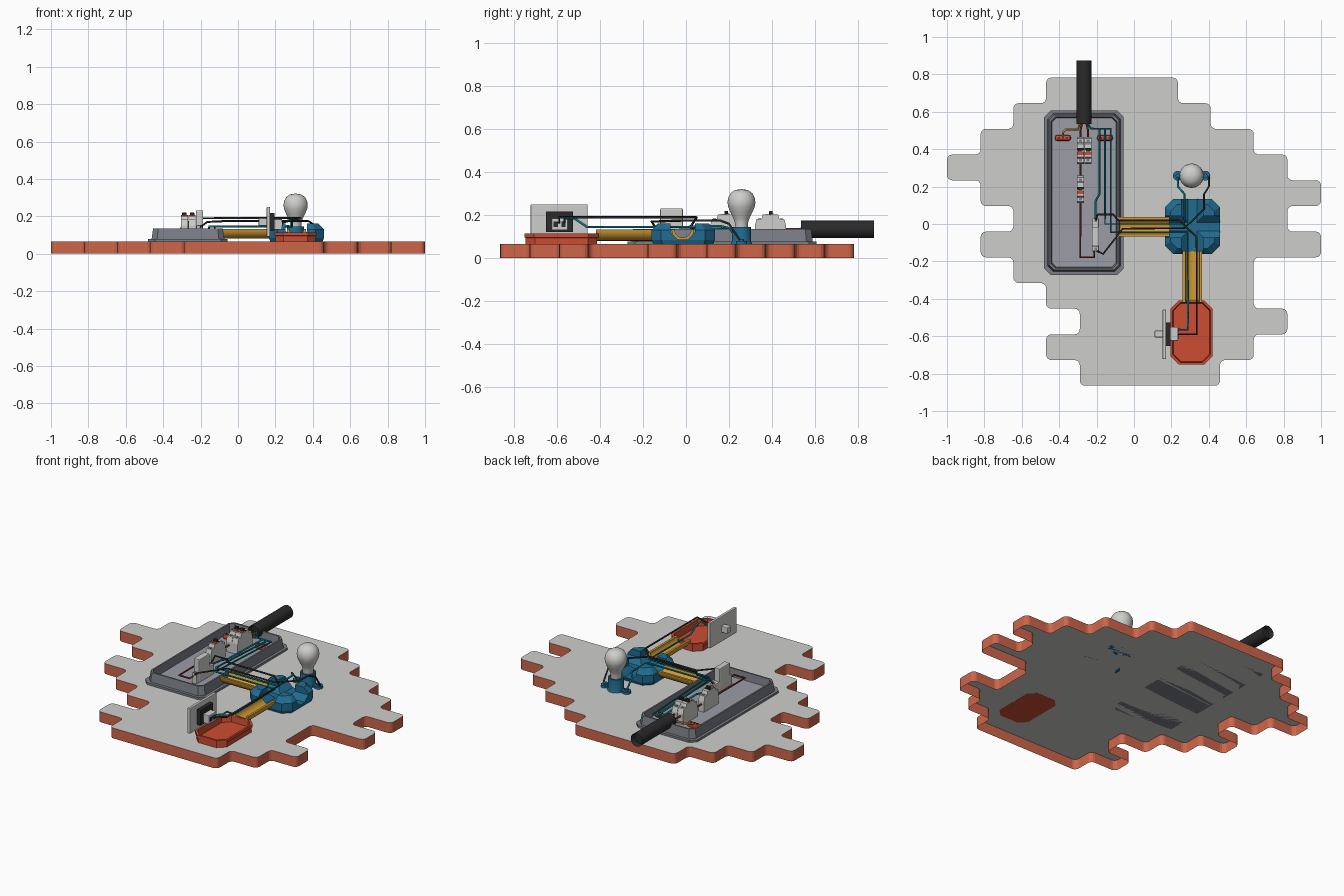
import bpy, bmesh, math
from mathutils import Vector, Matrix

cube = bpy.data.objects.get("Cube")
if cube:
    bpy.data.objects.remove(cube, do_unlink=True)


def material(name, rgb):
    lin = [(c / 255 / 12.92) if c < 11 else ((c / 255 + 0.055) / 1.055) ** 2.4 for c in rgb]
    m = bpy.data.materials.new(name)
    m.use_nodes = True
    m.diffuse_color = (*lin, 1)
    m.node_tree.nodes["Principled BSDF"].inputs["Base Color"].default_value = (*lin, 1)
    return m


LIGHT = material("light grey", (206, 206, 204))
BRICK = material("brick", (206, 102, 74))
TRAY = material("dark tray grey", (122, 125, 133))
FLOOR = material("tray floor grey", (156, 157, 166))
BLUE = material("box blue", (33, 108, 145))
RED = material("box red", (206, 76, 50))
YELLOW = material("conduit yellow", (208, 154, 52))
BLACK = material("black", (42, 42, 44))
TEAL = material("wire teal", (0, 132, 152))
BROWN = material("wire brown", (128, 48, 32))


def finish(name, bm, mats, smooth=False):
    mesh = bpy.data.meshes.new(name)
    bm.to_mesh(mesh)
    bm.free()
    ob = bpy.data.objects.new(name, mesh)
    bpy.context.collection.objects.link(ob)
    for m in mats:
        mesh.materials.append(m)
    if smooth:
        bpy.ops.object.select_all(action="DESELECT")
        ob.select_set(True)
        bpy.context.view_layer.objects.active = ob
        bpy.ops.object.shade_smooth_by_angle(angle=math.radians(40))
    return ob


def box(name, x, y, z, mat, bevel=0.0):
    """Box from (low, high) ranges."""
    bm = bmesh.new()
    bmesh.ops.create_cube(bm, size=1)
    for v in bm.verts:
        v.co = Vector([(r[0] + r[1]) / 2 + c * (r[1] - r[0]) for r, c in zip((x, y, z), v.co)])
    if bevel:
        bmesh.ops.bevel(bm, geom=bm.edges[:], offset=bevel, segments=2, affect="EDGES", profile=0.5)
    return finish(name, bm, [mat])


def loft(name, centre, half, chamfer, rings, mats, floor_index=0):
    """Chamfered rectangle lofted through (inset, z) rings, closed at both ends."""
    bm = bmesh.new()
    loops = []
    for inset, z in rings:
        hx, hy = half[0] - inset, half[1] - inset
        c = max(chamfer - inset * 0.3, 0.01)
        corner = [(hx, hy - c), (hx - c, hy)]
        pts = corner + [(-x, y) for x, y in corner[::-1]]
        pts += [(-x, -y) for x, y in pts]
        loops.append([bm.verts.new((centre[0] + x, centre[1] + y, z)) for x, y in pts])
    for a, b in zip(loops, loops[1:]):
        for i in range(8):
            j = (i + 1) % 8
            bm.faces.new((a[i], a[j], b[j], b[i]))
    bm.faces.new(loops[0][::-1])
    bm.faces.new(loops[-1]).material_index = floor_index
    bmesh.ops.recalc_face_normals(bm, faces=bm.faces[:])
    return finish(name, bm, mats)


def extrude(name, profile, axis, origin, length, mat, smooth=False):
    """Closed profile (across, z) pushed along x or y from the origin."""
    bm = bmesh.new()
    make = (lambda u, w: (0, u, w)) if axis == "x" else (lambda u, w: (u, 0, w))
    face = bm.faces.new([bm.verts.new(Vector(make(u, w)) + Vector(origin)) for u, w in profile])
    ext = bmesh.ops.extrude_face_region(bm, geom=[face], use_keep_orig=True)
    push = Vector((length, 0, 0)) if axis == "x" else Vector((0, length, 0))
    bmesh.ops.translate(bm, vec=push, verts=[g for g in ext["geom"] if isinstance(g, bmesh.types.BMVert)])
    bmesh.ops.recalc_face_normals(bm, faces=bm.faces[:])
    return finish(name, bm, [mat], smooth)


def lathe(name, profile, x, y, mat, steps=32):
    """Spin an (r, z) profile round a vertical axis."""
    bm = bmesh.new()
    vs = [bm.verts.new((r, 0, z)) for r, z in profile]
    edges = [bm.edges.new(p) for p in zip(vs, vs[1:])]
    bmesh.ops.spin(bm, geom=vs + edges, cent=(0, 0, 0), axis=(0, 0, 1), angle=math.tau, steps=steps)
    bmesh.ops.remove_doubles(bm, verts=bm.verts[:], dist=1e-4)
    bmesh.ops.recalc_face_normals(bm, faces=bm.faces[:])
    bmesh.ops.translate(bm, vec=(x, y, 0), verts=bm.verts[:])
    return finish(name, bm, [mat], True)


def wire(name, pts, mat, radius=0.0055):
    cu = bpy.data.curves.new(name, "CURVE")
    cu.dimensions = "3D"
    cu.bevel_depth, cu.bevel_resolution, cu.use_fill_caps = radius, 1, True
    sp = cu.splines.new("POLY")
    sp.points.add(len(pts) - 1)
    for p, co in zip(sp.points, pts):
        p.co = (*co, 1)
    cu.materials.append(mat)
    bpy.context.collection.objects.link(bpy.data.objects.new(name, cu))


def arc(r, start, end, n):
    return [(r * math.cos(start + (end - start) * i / n), r * math.sin(start + (end - start) * i / n))
            for i in range(n + 1)]


# Wall slab with a toothed brick outline, open underneath
TOP, ROW = 0.065, 0.1373
left = [.47, .645, .82, 1, .82, .645, .82, .645, .47, .29, .47, .29]
right = [.235, .41, .64, .82, 1, .82, 1, .64, .64, .82, .64, .46]
side = lambda ext, s: [(s * e, 0.783 - ROW * (i + k)) for i, e in enumerate(ext) for k in (0, 1)]
outline = side(right, 1)[::-1] + side(left, -1)
bm = bmesh.new()
face = bm.faces.new([bm.verts.new((x, y, TOP)) for x, y in outline])
bmesh.ops.remove_doubles(bm, verts=bm.verts[:], dist=1e-4)
bmesh.ops.dissolve_limit(bm, angle_limit=0.02, verts=bm.verts[:], edges=bm.edges[:])
bmesh.ops.bevel(bm, geom=bm.verts[:], offset=0.028, segments=4, profile=0.5, affect="VERTICES")
rim = bmesh.ops.extrude_edge_only(bm, edges=bm.edges[:])["geom"]
bmesh.ops.translate(bm, vec=(0, 0, -TOP), verts=[g for g in rim if isinstance(g, bmesh.types.BMVert)])
bmesh.ops.recalc_face_normals(bm, faces=bm.faces[:])
for f in bm.faces:
    f.normal_update()
    f.material_index = 0 if abs(f.normal.z) > 0.5 else 1
if max(bm.faces, key=lambda f: f.calc_area()).normal.z < 0:
    bmesh.ops.reverse_faces(bm, faces=bm.faces[:])
finish("wall_slab", bm, [LIGHT, BRICK])

# Fuse tray, switch back box, junction box
loft("fuse_tray", (-.2675, .168), (.2125, .44), .035,
     [(0, TOP), (0, .078), (.018, .078), (.026, .135), (.036, .135), (.042, .085)], [TRAY, FLOOR], 1)
loft("switch_back_box", (.3075, -.58), (.1125, .172), .045,
     [(.006, TOP - .0006), (.006, .094), (0, .097), (0, .114), (.012, .114), (.016, .074)], [RED])
junction = loft("junction_box", (.3125, -.013), (.1475, .1475), .045,
                [(.008, TOP), (0, .085), (0, .13), (.03, .162)], [BLUE])
ring8 = [(.062 * math.cos(a), .062 * math.sin(a)) for a in [math.pi / 8 + i * math.pi / 4 for i in range(8)]]
for axis, origin in (("x", (.1, -.015, .145)), ("y", (.3125, -.23, .145))):
    cutter = extrude("channel_cutter", ring8, axis, origin, .43, BLUE)
    cutter.hide_render = True
    mod = junction.modifiers.new("channel", "BOOLEAN")
    mod.operation, mod.object, mod.solver = "DIFFERENCE", cutter, "EXACT"
    bpy.context.view_layer.objects.active = junction
    bpy.ops.object.modifier_apply(modifier=mod.name)
    bpy.data.objects.remove(cutter, do_unlink=True)

# Half-pipe conduits
half_pipe = arc(.052, math.pi, math.tau, 14) + arc(.038, math.tau, math.pi, 14)
extrude("conduit_to_tray", half_pipe, "x", (-.085, -.015, .133), .275, YELLOW, True)
extrude("conduit_to_switch", half_pipe, "y", (.3125, -.42, .133), .275, YELLOW, True)

# Bulb, socket and its two ears
BX, BY = .308, .258
lathe("bulb", [(0, .13), (.03, .13), (.031, .165), (.037, .185), (.052, .215), (.062, .24), (.065, .26),
               (.061, .283), (.05, .303), (.03, .317), (0, .322)], BX, BY, LIGHT)
lathe("socket", [(0, TOP), (.05, TOP), (.045, .078), (.045, .146), (.036, .146), (.034, .125), (0, .125)],
      BX, BY, BLUE)
box("socket_bar", (BX - .075, BX + .075), (BY - .018, BY + .018), (TOP, .077), BLUE)
for s in (-1, 1):
    lathe("socket_ear", [(0, TOP), (.026, TOP), (.026, .08), (.012, .08), (.012, .09), (0, .09)],
          BX + s * .074, BY, BLUE, 16)

# Wall switch
box("switch_plate", (.153, .171), (-.723, -.458), (.09, .25), LIGHT, .004)
box("switch_rocker", (.11, .155), (-.606, -.57), (.15, .19), LIGHT, .004)
box("switch_mount", (.171, .196), (-.652, -.527), (.122, .218), BLACK)
box("switch_body", (.19, .236), (-.625, -.55), (.13, .185), LIGHT, .003)
for y in (-.606, -.57):
    box("switch_terminal", (.235, .239), (y - .01, y + .01), (.145, .17), BLACK)

# Supply cable with a recessed end
bm = bmesh.new()
bmesh.ops.create_cone(bm, cap_ends=True, segments=32, radius1=.04, radius2=.04, depth=.34,
                      matrix=Matrix.Translation((-.267, .705, .135)) @ Matrix.Rotation(math.pi / 2, 4, "X"))
caps = [f for f in bm.faces if len(f.verts) > 4]
bmesh.ops.inset_individual(bm, faces=caps, thickness=.007)
for f in caps:
    bmesh.ops.translate(bm, vec=(0, -.03 if f.calc_center_median().y > .7 else .03, 0), verts=f.verts[:])
finish("supply_cable", bm, [BLACK], True)

# Circuit breakers
half = [(.073, .085), (.073, .15), (.064, .182), (.042, .182), (.036, .203)]
stepped = half + [(-u, w) for u, w in half[::-1]]


def breaker(x, y):
    extrude("breaker_body", stepped, "x", (x - .0195, y, 0), .039, LIGHT)
    box("breaker_label", (x - .019, x + .019), (y - .024, y - .008), (.2, .206), RED)
    box("breaker_base_strip", (x - .019, x + .019), (y + .002, y + .014), (.2, .207), BLACK)
    box("breaker_toggle", (x - .012, x + .012), (y - .006, y + .01), (.2, .22), BLACK, .003)
    for s in (-1, 1):
        box("breaker_screw", (x - .008, x + .008), (y + s * .052 - .007, y + s * .052 + .007), (.178, .184), TRAY)


for x, y in ((-.2865, .393), (-.2455, .393), (-.2865, .185)):
    breaker(x, y)

# Relay and terminal bars
box("relay_base", (-.223, -.188), (-.145, .03), (.085, .15), LIGHT, .004)
box("relay_body", (-.225, -.186), (-.12, -.015), (.1, .232), LIGHT, .005)
for y in (-.133, .018):
    box("relay_screw", (-.212, -.198), (y - .007, y + .007), (.147, .153), TRAY)
for x in (-.38, -.155):
    box("terminal_bar", (x - .042, x + .042), (.445, .475), (.085, .115), RED, .01)
    for dx in (-.022, 0, .022):
        box("terminal_screw", (x + dx - .006, x + dx + .006), (.454, .466), (.112, .118), BROWN)

# Wires
wire("switch_live_wire", [(-.205, .02, .145), (-.195, .05, .19), (-.11, .05, .19), (-.085, .02, .19), (.24, .02, .19),
                          (.335, -.07, .19), (.335, -.59, .19), (.23, -.59, .165)], BLACK)
wire("lamp_live_wire", [(-.205, -.14, .14), (-.165, -.16, .17), (-.06, -.025, .175), (.27, -.022, .175),
                        (.375, .08, .175), (.375, .16, .175), (.4, .2, .16), (.4, .25, .085)], BLACK)
wire("switch_neutral_wire", [(-.25, .54, .14), (-.23, .51, .12), (-.125, .51, .12), (-.125, -.045, .145),
                             (.288, -.045, .145), (.288, -.46, .145), (.288, -.52, .185), (.288, -.565, .185),
                             (.23, -.565, .165)], TEAL)
wire("lamp_neutral_wire", [(-.155, .51, .12), (-.155, 0, .145), (.27, 0, .145), (.27, .16, .15),
                           (.235, .2, .14), (.235, .25, .085)], TEAL)
wire("relay_neutral_wire", [(-.185, .51, .12), (-.185, .16, .13), (-.207, .12, .13), (-.207, .02, .14)], TEAL)
wire("terminal_neutral_wire", [(-.155, .51, .12), (-.155, .46, .11)], TEAL)
wire("earth_wire", [(-.29, .54, .13), (-.3, .505, .12), (-.365, .505, .12), (-.38, .49, .12), (-.38, .46, .11)], YELLOW)
for x in (-.2865, -.2455):
    wire("feed_wire", [(x * .5 - .1335, .545, .135), (x, .5, .135), (x, .46, .135)], BROWN)
wire("breaker_link_wire", [(-.2865, .325, .13), (-.2865, .255, .13)], BROWN)
wire("relay_live_wire", [(-.2865, .12, .13), (-.2865, -.178, .13), (-.213, -.178, .13), (-.213, -.14, .13)], BROWN)
